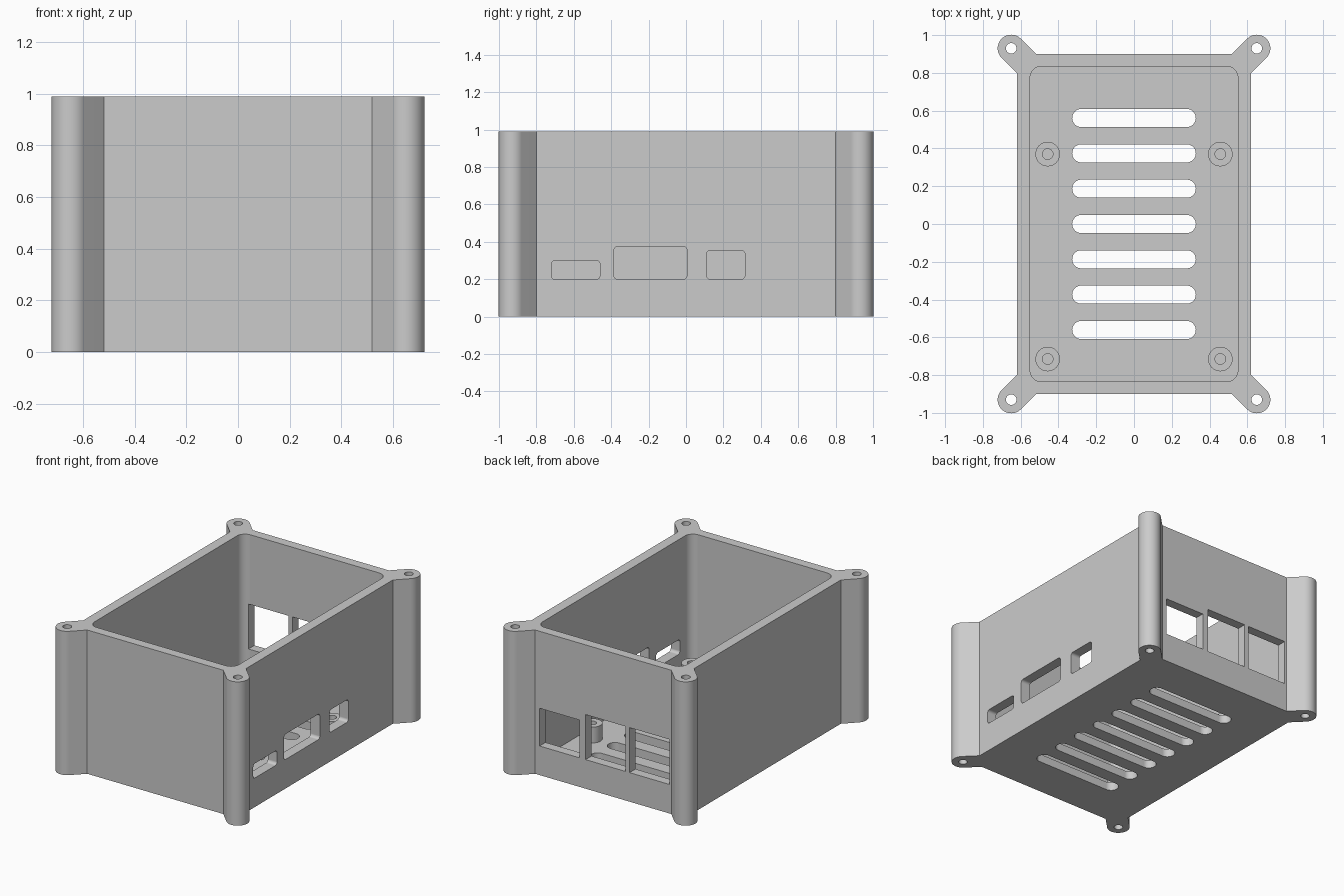
import bpy, bmesh
from math import sin, cos, pi
from mathutils import Vector

if "Cube" in bpy.data.objects:
    bpy.data.objects.remove(bpy.data.objects["Cube"])

HEIGHT, FLOOR = 0.99, 0.056
HALF_X, HALF_Y = 0.62, 0.90
BOSS_X, BOSS_Y, BOSS_R = 0.65, 0.93, 0.072

grey = bpy.data.materials.new("plain grey")
grey.use_nodes = True
grey.diffuse_color = (0.6, 0.6, 0.6, 1)
grey.node_tree.nodes["Principled BSDF"].inputs["Base Color"].default_value = (0.6, 0.6, 0.6, 1)


def arc(cx, cy, r, start, end, steps):
    angles = [start + (end - start) * i / steps for i in range(steps + 1)]
    return [(cx + r * cos(a), cy + r * sin(a)) for a in angles]


def circle(cx, cy, r, steps=32):
    return arc(cx, cy, r, 0, 2 * pi, steps)[:-1]


def rounded_rect(u0, u1, v0, v1, r, steps=6):
    corners = [(u1 - r, v1 - r), (u0 + r, v1 - r), (u0 + r, v0 + r), (u1 - r, v0 + r)]
    points = []
    for i, (u, v) in enumerate(corners):
        points += arc(u, v, r, i * pi / 2, (i + 1) * pi / 2, steps)
    return points


def rect(u0, u1, v0, v1):
    return [(u0, v0), (u1, v0), (u1, v1), (u0, v1)]


def prism(name, points, low, high, axis="z"):
    """Extrude a flat outline along an axis."""
    place = {"x": lambda u, v: (low, u, v),
             "y": lambda u, v: (u, low, v),
             "z": lambda u, v: (u, v, low)}[axis]
    direction = Vector([float(axis == a) for a in "xyz"])
    bm = bmesh.new()
    base = bm.faces.new([bm.verts.new(place(u, v)) for u, v in points])
    top = bmesh.ops.extrude_face_region(bm, geom=[base], use_keep_orig=True)["geom"]
    moved = [g for g in top if isinstance(g, bmesh.types.BMVert)]
    bmesh.ops.translate(bm, verts=moved, vec=direction * (high - low))
    bmesh.ops.recalc_face_normals(bm, faces=bm.faces)
    mesh = bpy.data.meshes.new(name)
    bm.to_mesh(mesh)
    bm.free()
    mesh.materials.append(grey)
    obj = bpy.data.objects.new(name, mesh)
    bpy.context.collection.objects.link(obj)
    return obj


def activate(obj):
    bpy.ops.object.select_all(action="DESELECT")
    obj.select_set(True)
    bpy.context.view_layer.objects.active = obj


def cut(obj, points, low, high, axis="z"):
    """Subtract an extruded outline and discard the cutter."""
    cutter = prism("cutter", points, low, high, axis)
    cutter.hide_render = True
    mod = obj.modifiers.new("cut", "BOOLEAN")
    mod.operation, mod.solver, mod.object = "DIFFERENCE", "EXACT", cutter
    activate(obj)
    bpy.ops.object.modifier_apply(modifier=mod.name)
    bpy.data.objects.remove(cutter)


def finish(obj):
    activate(obj)
    bpy.ops.object.shade_smooth_by_angle(angle=pi / 6)
    mod = obj.modifiers.new("flat walls", "WEIGHTED_NORMAL")
    mod.keep_sharp = True


# Outer outline: rectangle with a rounded diagonal ear at each corner
outline = []
reach = BOSS_R * 2 ** 0.5 + BOSS_X - HALF_X - (BOSS_Y - HALF_Y)
for i, (sx, sy) in enumerate([(1, 1), (-1, 1), (-1, -1), (1, -1)]):
    middle = pi / 4 + i * pi / 2
    side_root = (sx * HALF_X, sy * (HALF_Y - reach))
    end_root = (sx * (HALF_X - reach), sy * HALF_Y)
    first, last = (side_root, end_root) if sx == sy else (end_root, side_root)
    outline.append(first)
    outline += arc(sx * BOSS_X, sy * BOSS_Y, BOSS_R, middle - pi / 2, middle + pi / 2, 20)
    outline.append(last)

case = prism("case", outline, 0, HEIGHT)

# Open cavity with rounded corners
cut(case, rounded_rect(-0.55, 0.55, -0.835, 0.835, 0.06, 8), FLOOR, HEIGHT + 0.1)

# Screw holes through the corner ears
for sx in (-1, 1):
    for sy in (-1, 1):
        cut(case, circle(sx * BOSS_X, sy * BOSS_Y, 0.028), -0.1, HEIGHT + 0.1)

# Ventilation slots in the floor
for i in range(-3, 4):
    y = i * 0.187
    cut(case, rounded_rect(-0.327, 0.327, y - 0.048, y + 0.048, 0.0475, 8), -0.1, 0.1)

# Rounded side ports
for y0, y1, z1 in [(-0.72, -0.46, 0.30), (-0.385, 0.005, 0.375), (0.11, 0.315, 0.355)]:
    cut(case, rounded_rect(y0, y1, 0.20, z1, 0.02), 0.5, 0.7, "x")

# Square windows in the back wall
for x0, x1, z1 in [(0.18, 0.485, 0.46), (-0.17, 0.135, 0.51), (-0.505, -0.20, 0.51)]:
    cut(case, rect(x0, x1, 0.20, z1), 0.78, 1.0, "y")

finish(case)

# Board standoffs with blind screw holes
for x, side in [(0.457, "left"), (-0.457, "right")]:
    for y, end in [(-0.715, "front"), (0.37, "back")]:
        standoff = prism(f"standoff_{end}_{side}", circle(x, y, 0.065), FLOOR - 0.01, 0.165)
        cut(standoff, circle(x, y, 0.028, 24), FLOOR, 0.3)
        finish(standoff)
